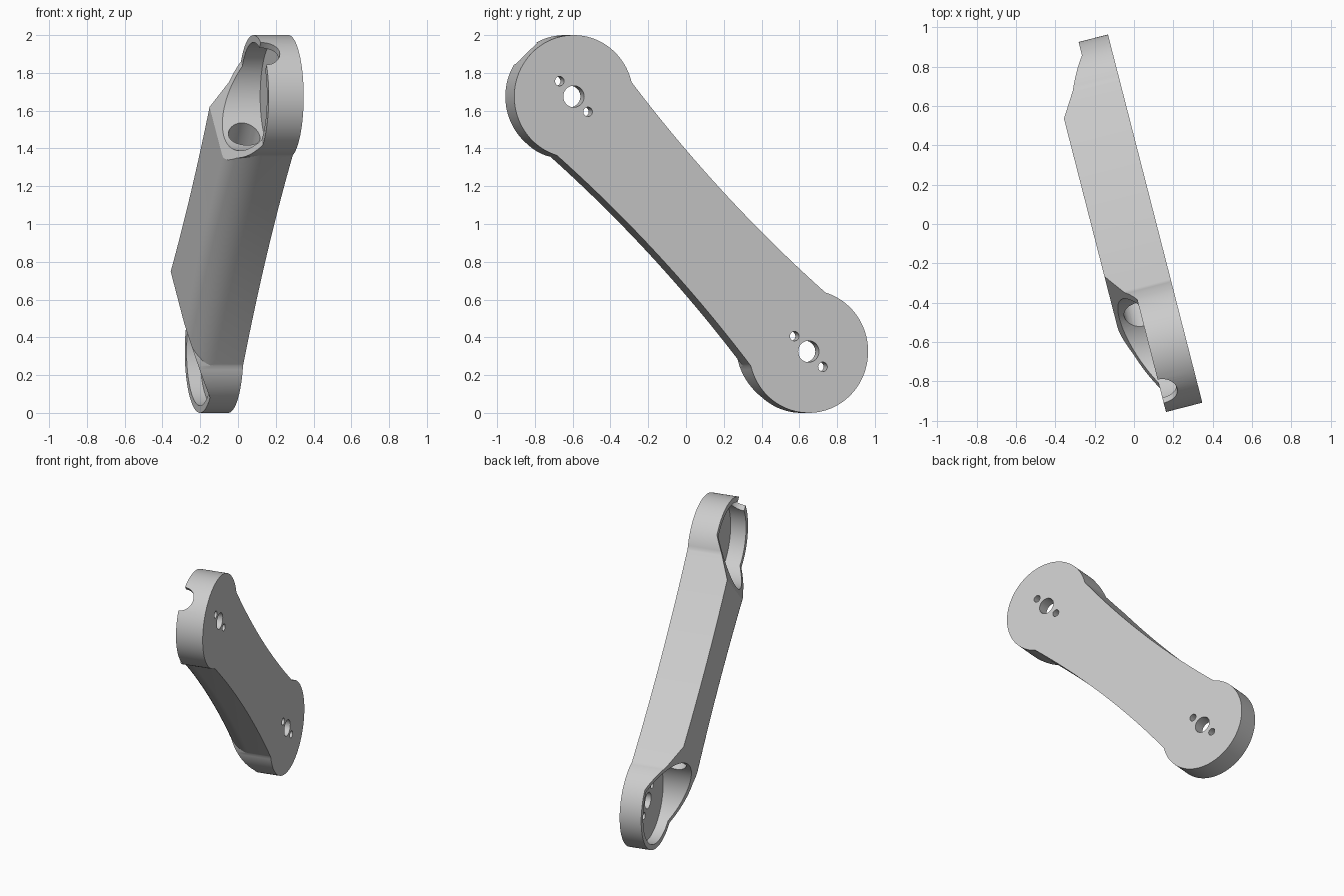
import bpy, bmesh, math
from mathutils import Matrix, Vector

if "Cube" in bpy.data.objects:
    bpy.data.objects.remove(bpy.data.objects["Cube"])

# Local frame: X along the arm, Y across it, Z through its thickness
END, R, POCKET_R = 0.9315, 0.325, 0.287
FRONT, BACK, FLOOR = 0.111, -0.212, 0.03


def finish(name, bm):
    bmesh.ops.recalc_face_normals(bm, faces=bm.faces)
    me = bpy.data.meshes.new(name)
    bm.to_mesh(me)
    bm.free()
    ob = bpy.data.objects.new(name, me)
    bpy.context.collection.objects.link(ob)
    return ob


def loft(name, rings):
    bm = bmesh.new()
    vs = [[bm.verts.new(p) for p in ring] for ring in rings]
    n = len(vs[0])
    for a, b in zip(vs, vs[1:]):
        for i in range(n):
            bm.faces.new((a[i], a[(i + 1) % n], b[(i + 1) % n], b[i]))
    bm.faces.new(vs[0])
    bm.faces.new(vs[-1])
    return finish(name, bm)


def cylinder(name, x, y, z0, z1, r, n=64):
    ring = [(x + r * math.cos(2 * math.pi * i / n), y + r * math.sin(2 * math.pi * i / n)) for i in range(n)]
    return loft(name, [[(px, py, z) for px, py in ring] for z in (z0, z1)])


def boolean(target, tool, op):
    tool.hide_render = True
    mod = target.modifiers.new(op, 'BOOLEAN')
    mod.operation, mod.solver, mod.object = op, 'EXACT', tool
    dg = bpy.context.evaluated_depsgraph_get()
    me = bpy.data.meshes.new_from_object(target.evaluated_get(dg))
    target.modifiers.clear()
    target.data = me
    bpy.data.objects.remove(tool)


# Arm: waisted bar with one large rounded edge
def section(t):
    h, r = 0.244 + 0.055 * (t / END) ** 2, 0.165
    pts = [(-h, FRONT), (h, FRONT), (h, BACK)]
    for i in range(13):
        a = math.pi / 2 * i / 12
        pts.append((-h + r - r * math.sin(a), BACK + r - r * math.cos(a)))
    return [(t, y, z) for y, z in pts]


arm = loft("link_arm", [section(END * (i / 16 - 1)) for i in range(33)])

# Round ends
for sgn in (-1, 1):
    boolean(arm, cylinder("end_disc", sgn * END, 0, BACK, FRONT, R, 96), 'UNION')

for sgn, tip in ((-1, -0.08), (1, -0.043)):
    # Ramp down to the thin end
    slope = 0.47
    prof = [(0.33 + (0.4 + BACK) / slope, -0.4), (0.33 - (tip - BACK) / slope, tip), (-0.6, tip), (-0.6, -0.4)]
    ramp = loft("ramp_cutter", [[(sgn * (END - s), y, w) for s, w in prof] for y in (-0.6, 0.6)])
    boolean(arm, ramp, 'DIFFERENCE')
    # Round pocket, centre hole and two screw holes
    boolean(arm, cylinder("pocket_cutter", sgn * END, 0, -0.5, FLOOR, POCKET_R, 80), 'DIFFERENCE')
    for dx, r in ((0, 0.057), (-0.112, 0.025), (0.112, 0.025)):
        boolean(arm, cylinder("hole_cutter", sgn * END + dx, 0, -0.1, 0.3, r, 32), 'DIFFERENCE')

# Lengthwise bore, open at the upper end only
bore = cylinder("bore_cutter", 0, 0, -1.45, 0.85, 0.085, 48)
bore.data.transform(Matrix.Translation((0, 0, -0.08)) @ Matrix.Rotation(math.pi / 2, 4, 'Y'))
boolean(arm, bore, 'DIFFERENCE')

# Stand the link diagonally, turned about the vertical
nrm = Vector((0.9687, 0.2484, 0))
u = Vector((-0.2484, 0.9687, 0))
ax = (u * 0.642 + Vector((0, 0, -0.675))).normalized()
bx = nrm.cross(ax)
M = Matrix((ax, bx, nrm)).transposed().to_4x4()
M.translation = (0, 0, 1)
arm.data.transform(M)

bpy.context.view_layer.objects.active = arm
arm.select_set(True)
bpy.ops.object.shade_smooth_by_angle(angle=math.radians(25))
